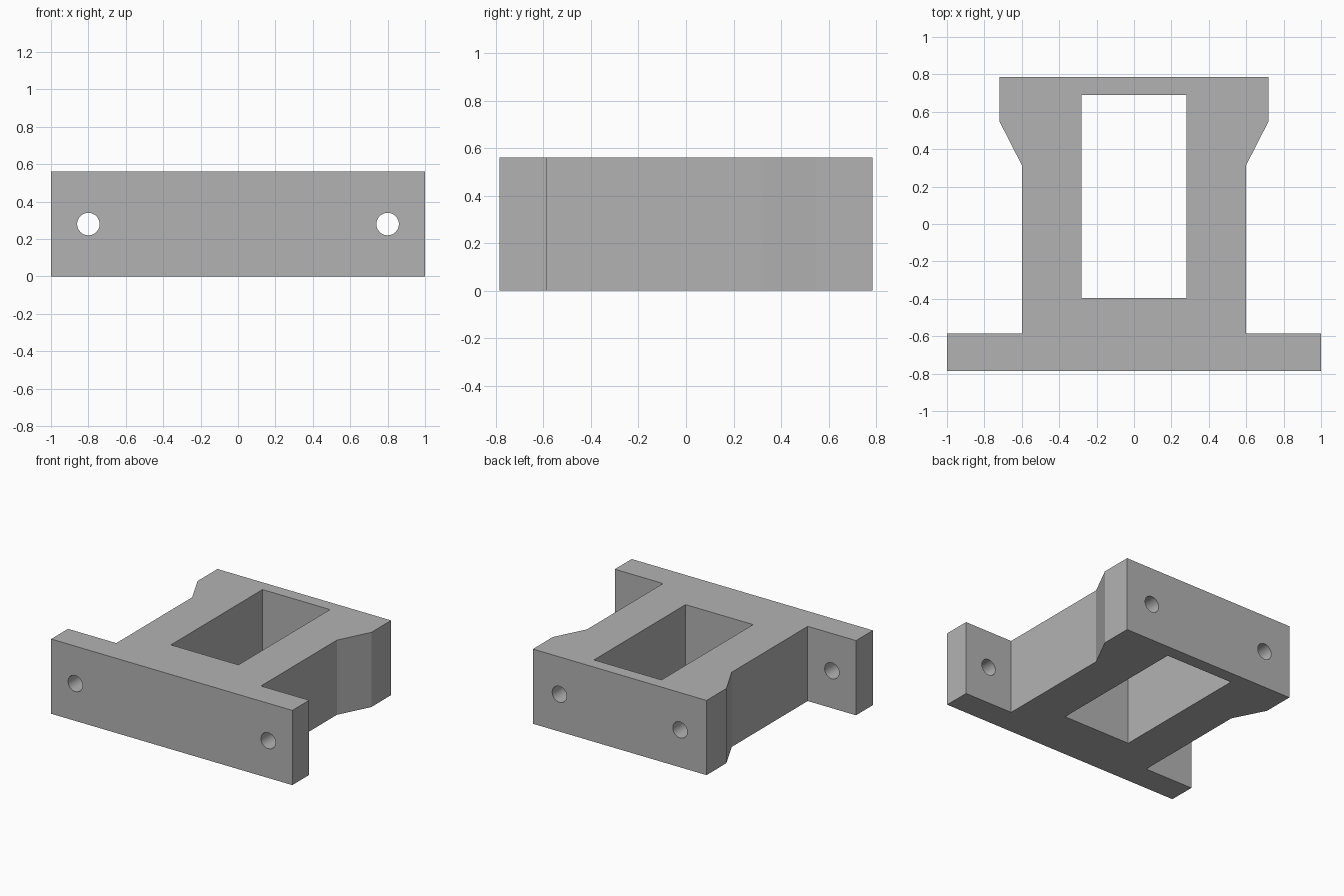
import bpy
import bmesh
import math

cube = bpy.data.objects.get("Cube")
if cube:
    bpy.data.objects.remove(cube, do_unlink=True)

HEIGHT = 0.56
HOLE_RADIUS = 0.06

grey = bpy.data.materials.new("plain grey")
grey.use_nodes = True
colour = (0.45, 0.45, 0.45, 1)
grey.diffuse_color = colour
grey.node_tree.nodes["Principled BSDF"].inputs["Base Color"].default_value = colour


def prism(name, outline, bottom, top):
    """Extrude a flat outline upwards into a closed solid."""
    bm = bmesh.new()
    face = bm.faces.new([bm.verts.new((x, y, bottom)) for x, y in outline])
    rise = bmesh.ops.extrude_face_region(bm, geom=[face])["geom"]
    verts = [v for v in rise if isinstance(v, bmesh.types.BMVert)]
    bmesh.ops.translate(bm, verts=verts, vec=(0, 0, top - bottom))
    bmesh.ops.recalc_face_normals(bm, faces=bm.faces)
    mesh = bpy.data.meshes.new(name)
    bm.to_mesh(mesh)
    bm.free()
    mesh.materials.append(grey)
    obj = bpy.data.objects.new(name, mesh)
    bpy.context.collection.objects.link(obj)
    return obj


def drill(name, x, start, end):
    """Round cutter running along y at mid height."""
    bpy.ops.mesh.primitive_cylinder_add(
        vertices=48, radius=HOLE_RADIUS, depth=end - start,
        location=(x, (start + end) / 2, HEIGHT / 2), rotation=(math.pi / 2, 0, 0))
    obj = bpy.context.object
    obj.name = name
    obj.data.materials.append(grey)
    return obj


# Bracket body: wide front flange, straight waist, flared back block
half = [(1, -0.785), (1, -0.585), (0.6, -0.585), (0.6, 0.315),
        (0.72, 0.55), (0.72, 0.785)]
outline = half + [(-x, y) for x, y in reversed(half)]
bracket = prism("bracket_body", outline, 0, HEIGHT)

# Cutters: central window, flange through holes, blind back holes
window = [(0.28, -0.395), (0.28, 0.69), (-0.28, 0.69), (-0.28, -0.395)]
cutters = [prism("window_cutter", window, -0.1, HEIGHT + 0.1)]
for side in (-1, 1):
    cutters.append(drill("flange_hole_cutter", side * 0.8, -0.9, -0.5))
    cutters.append(drill("back_hole_cutter", side * 0.5, 0.385, 0.9))

bpy.ops.object.select_all(action='DESELECT')
bpy.context.view_layer.objects.active = bracket
bracket.select_set(True)
for cutter in cutters:
    cutter.hide_render = True
    mod = bracket.modifiers.new("cut", 'BOOLEAN')
    mod.operation = 'DIFFERENCE'
    mod.solver = 'EXACT'
    mod.object = cutter
    bpy.ops.object.modifier_apply(modifier=mod.name)
    bpy.data.objects.remove(cutter, do_unlink=True)

# Round hole walls, crisp edges elsewhere
bpy.ops.object.shade_smooth_by_angle(angle=math.radians(20))
